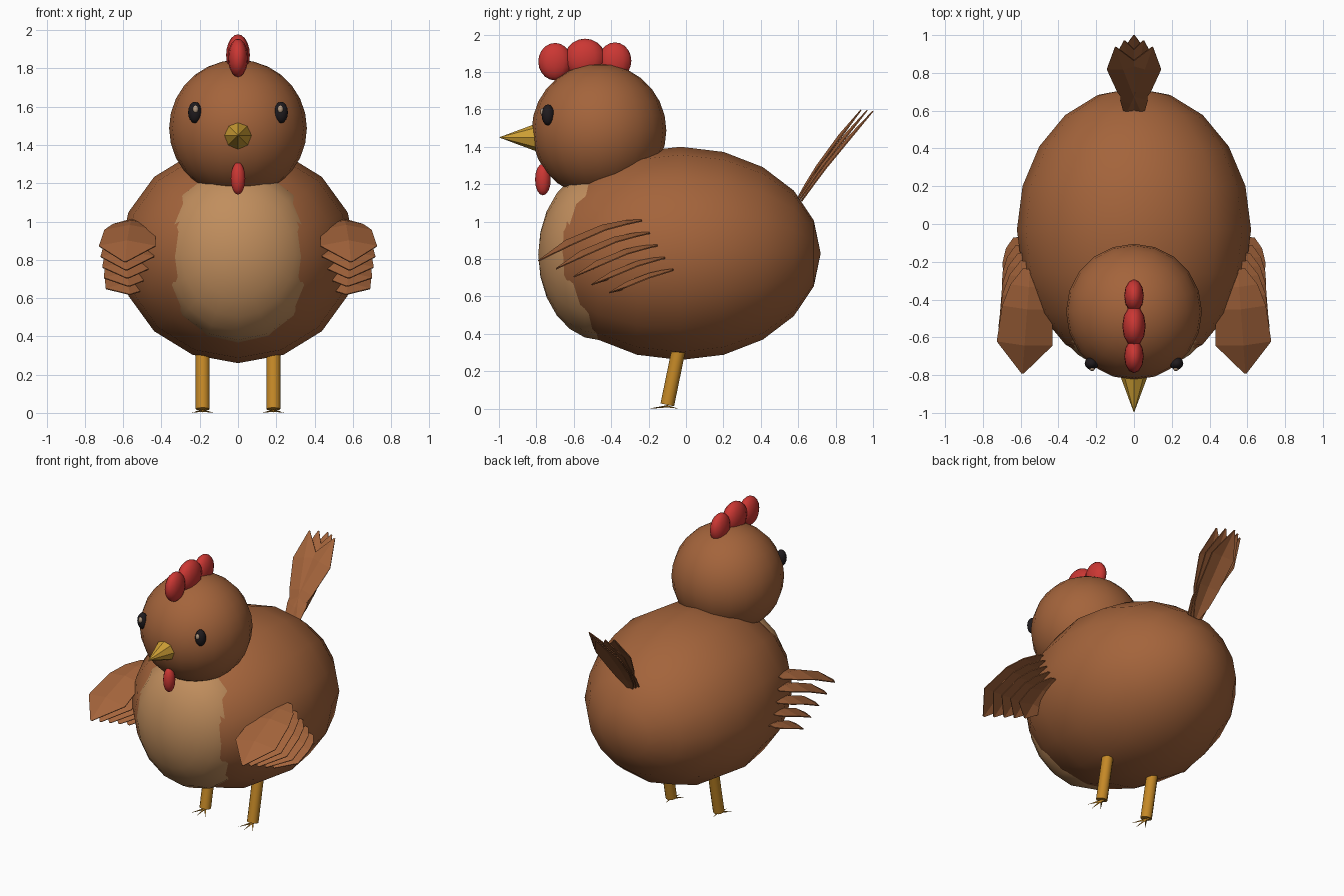
import bpy, bmesh, math
from mathutils import Vector, Matrix

if "Cube" in bpy.data.objects:
    bpy.data.objects.remove(bpy.data.objects["Cube"])


def mat(name, rgb):
    m = bpy.data.materials.new(name)
    m.diffuse_color = (*rgb, 1)
    m.use_nodes = True
    m.node_tree.nodes["Principled BSDF"].inputs["Base Color"].default_value = m.diffuse_color
    return m


BROWN = mat("brown feathers", (0.37, 0.127, 0.044))
TAN = mat("tan belly", (0.53, 0.27, 0.11))
RED = mat("red comb", (0.60, 0.038, 0.033))
YELLOW = mat("yellow beak", (0.62, 0.35, 0.035))
ORANGE = mat("orange leg", (0.56, 0.25, 0.02))
BLACK = mat("black eye", (0.014, 0.011, 0.013))
GLINT = mat("eye glint", (0.45, 0.32, 0.22))


def finish(name, bm, material, smooth=True):
    me = bpy.data.meshes.new(name)
    bmesh.ops.recalc_face_normals(bm, faces=bm.faces)
    bm.to_mesh(me)
    bm.free()
    me.materials.append(material)
    for p in me.polygons:
        p.use_smooth = smooth
    ob = bpy.data.objects.new(name, me)
    bpy.context.collection.objects.link(ob)
    return ob


def ellipsoid(name, center, radii, material, seg=16, rings=10, pole_y=False):
    bm = bmesh.new()
    bmesh.ops.create_uvsphere(bm, u_segments=seg, v_segments=rings, radius=1)
    if pole_y:
        bmesh.ops.rotate(bm, verts=bm.verts, matrix=Matrix.Rotation(math.pi / 2, 3, 'X'))
    bmesh.ops.scale(bm, verts=bm.verts, vec=radii)
    bmesh.ops.translate(bm, verts=bm.verts, vec=center)
    return finish(name, bm, material)


def cone(name, a, b, r1, r2, seg, material, smooth):
    a, b = Vector(a), Vector(b)
    bm = bmesh.new()
    bmesh.ops.create_cone(bm, cap_ends=True, segments=seg, radius1=r1, radius2=r2,
                          depth=(b - a).length)
    rot = (b - a).to_track_quat('Z', 'Y').to_matrix().to_4x4()
    bm.transform(Matrix.Translation((a + b) / 2) @ rot)
    ob = finish(name, bm, material, smooth)
    if smooth:
        bpy.context.view_layer.objects.active = ob
        ob.select_set(True)
        bpy.ops.object.shade_smooth_by_angle(angle=math.radians(40))
        ob.select_set(False)
    return ob


# (position along feather, relative half width)
LEAF = [(0, 0.25), (0.15, 0.66), (0.35, 0.9), (0.7, 1.0), (1.0, 0.04)]


def feather(name, root, tip, up, width, bow, drop):
    """Thin leaf shaped blade, bowed along its length and drooping at the edges."""
    root, tip, up = Vector(root), Vector(tip), Vector(up).normalized()
    side = (tip - root).cross(up).normalized()
    up = side.cross(tip - root).normalized()
    bm = bmesh.new()
    rows = []
    for t, w in LEAF:
        c = root.lerp(tip, t) + up * bow * 4 * t * (1 - t)
        rows.append([bm.verts.new(c + side * k * w * width - up * drop * abs(k) * w)
                     for k in (-1, 0, 1)])
    for r, s in zip(rows, rows[1:]):
        for k in (0, 1):
            bm.faces.new((r[k], r[k + 1], s[k + 1], s[k]))
    ob = finish(name, bm, BROWN, False)
    mod = ob.modifiers.new("thickness", 'SOLIDIFY')
    mod.thickness = 0.006
    mod.offset = 0
    return ob


# Body, belly and head
ellipsoid("body", (0, -0.03, 0.83), (0.62, 0.75, 0.57), BROWN, 16, 10, True)
ellipsoid("belly_patch", (0, -0.455, 0.825), (0.42, 0.335, 0.46), TAN, 16, 12, True)
ellipsoid("head", (0, -0.465, 1.487), (0.36, 0.36, 0.358), BROWN, 20, 14)

# Comb, wattle and beak
for i, (y, z, rx, ry, rz) in enumerate([(-0.70, 1.855, 0.052, 0.09, 0.1),
                                        (-0.54, 1.87, 0.062, 0.11, 0.108),
                                        (-0.38, 1.86, 0.052, 0.088, 0.098)]):
    ellipsoid(f"comb_{i}", (0, y, z), (rx, ry, rz), RED, 12, 10)
ellipsoid("wattle", (0, -0.765, 1.225), (0.04, 0.042, 0.085), RED, 10, 8)
cone("beak", (0, -0.79, 1.45), (0, -1.0, 1.45), 0.078, 0, 8, YELLOW, False)

for s, tag in ((-1, "left"), (1, "right")):
    # Eyes
    ellipsoid(f"eye_{tag}", (s * 0.225, -0.738, 1.57), (0.036, 0.034, 0.056), BLACK, 12, 8)
    ellipsoid(f"eye_glint_{tag}", (s * 0.222, -0.767, 1.587), (0.015, 0.012, 0.02), GLINT, 8, 6)

    # Legs with thin flat toes
    x = s * 0.185
    cone(f"leg_{tag}", (x, -0.1, 0.02), (x, -0.03, 0.36), 0.037, 0.037, 12, ORANGE, True)
    bm = bmesh.new()
    for ang in (-35, 0, 35, 180):
        rot = Matrix.Rotation(math.radians(ang), 3, 'Z')
        length = 0.06 if ang == 180 else 0.1
        base = Vector((x, -0.1, 0))
        pts = [base + rot @ Vector(p) for p in
               ((-0.008, 0, 0.018), (0.008, 0, 0.018), (0, -length, 0.0), (0, 0, 0.006))]
        v = [bm.verts.new(p) for p in pts]
        for f in ((0, 1, 2), (1, 3, 2), (3, 0, 2), (0, 3, 1)):
            bm.faces.new([v[k] for k in f])
    finish(f"toes_{tag}", bm, ORANGE, False)

    # Wing of five layered feathers pointing forward
    for i in range(5):
        t = i / 4
        root = Vector((s * 0.55, -0.24, 1.01)).lerp(Vector((s * 0.61, -0.07, 0.745)), t)
        tip = Vector((s * 0.59, -0.79, 0.79)).lerp(Vector((s * 0.565, -0.41, 0.62)), t)
        feather(f"wing_{tag}_feather_{i}", root, tip, (0, 0, 1),
                0.148 - 0.035 * t, 0.055 - 0.03 * t, 0.03)

# Tail fan, raised backwards
axis = Vector((0, 0.38, 0.475))
normal = Vector((0, -0.78, 0.62))
for i in (-2, -1, 0, 1, 2):
    turn = Matrix.Rotation(math.radians(6.5 * i), 3, normal)
    root = Vector((0.018 * i, 0.615, 1.11)) + normal * 0.012 * abs(i)
    tip = root + turn @ axis * (1.01 - 0.015 * abs(i)) + normal * 0.015 * abs(i)
    feather(f"tail_feather_{i + 2}", root, tip, normal, 0.088, 0.02, 0.015)
